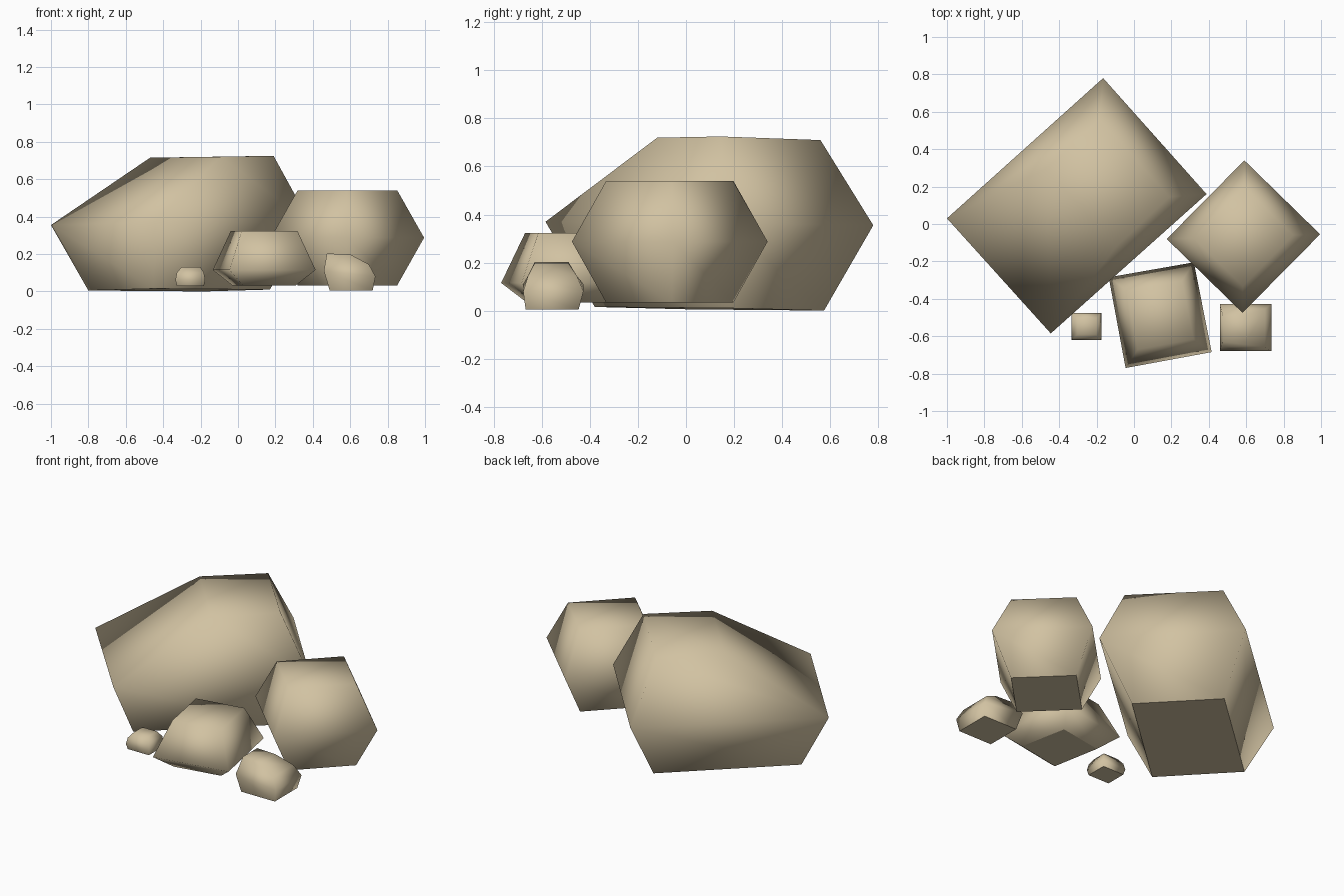
import bpy, bmesh

if "Cube" in bpy.data.objects:
    bpy.data.objects.remove(bpy.data.objects["Cube"])

stone = bpy.data.materials.new("sandy stone")
stone.diffuse_color = (0.64, 0.54, 0.36, 1)
stone.use_nodes = True
stone.node_tree.nodes["Principled BSDF"].inputs["Base Color"].default_value = stone.diffuse_color


def rock(name, rings):
    """Stack four-cornered rings (bottom to top) into a closed, smooth boulder."""
    bm = bmesh.new()
    loops = [[bm.verts.new(p) for p in ring] for ring in rings]
    base = bm.faces.new(loops[0])
    bm.faces.new(loops[-1])
    for low, high in zip(loops, loops[1:]):
        for i in range(4):
            j = (i + 1) % 4
            bm.faces.new((low[i], low[j], high[j], high[i]))
    bmesh.ops.recalc_face_normals(bm, faces=bm.faces[:])
    for f in bm.faces:
        f.smooth = f is not base
    base.smooth = False
    for e in base.edges:          # crisp flat underside
        e.smooth = False
    mesh = bpy.data.meshes.new(name)
    bm.to_mesh(mesh)
    bm.free()
    mesh.materials.append(stone)
    obj = bpy.data.objects.new(name, mesh)
    bpy.context.collection.objects.link(obj)


def scaled(outline, k, z):
    """Ring with the outline shrunk about its centre."""
    cx = sum(p[0] for p in outline) / 4
    cy = sum(p[1] for p in outline) / 4
    return [(cx + (x - cx) * k, cy + (y - cy) * k, z) for x, y in outline]


def box(x0, x1, y0, y1, zl, zr):
    """Axis-aligned ring that may tilt from left to right."""
    return [(x0, y1, zl), (x1, y1, zr), (x1, y0, zr), (x0, y0, zl)]


# large leaning boulder, corners in order left, back, right, front
rock("large_boulder", [
    [(-.80, .012, .005), (-.18, .575, 0), (.17, .185, .01), (-.453, -.38, .015)],
    [(-1.0, .03, .355), (-.165, .78, .355), (.388, .16, .365), (-.445, -.585, .37)],
    [(-.47, .295, .715), (-.185, .56, .71), (.19, .145, .725), (-.095, -.12, .72)],
])

# medium boulder on the right
medium = [(.175, -.08), (.59, .34), (.995, -.055), (.58, -.475)]
rock("medium_boulder", [scaled(medium, .65, .033), scaled(medium, 1, .287),
                        scaled(medium, .65, .54)])

# low flat-topped rock in front
low = [(-.135, -.285), (.32, -.205), (.415, -.685), (-.045, -.77)]
rock("low_rock", [scaled(low, .62, .033), scaled(low, 1, .115),
                  scaled(low, .65, .322)])

# small tilted stone, front right
rock("small_stone", [
    box(.49, .72, -.668, -.447, .005, .005),
    box(.459, .735, -.678, -.427, .11, .08),
    box(.465, .70, -.658, -.455, .145, .145),
    box(.475, .60, -.63, -.49, .203, .198),
])

# pebble, front left
rock("pebble", [
    box(-.327, -.182, -.613, -.483, .03, .03),
    box(-.335, -.175, -.62, -.475, .063, .063),
    box(-.327, -.182, -.613, -.483, .1, .1),
    box(-.302, -.203, -.59, -.505, .131, .131),
])
